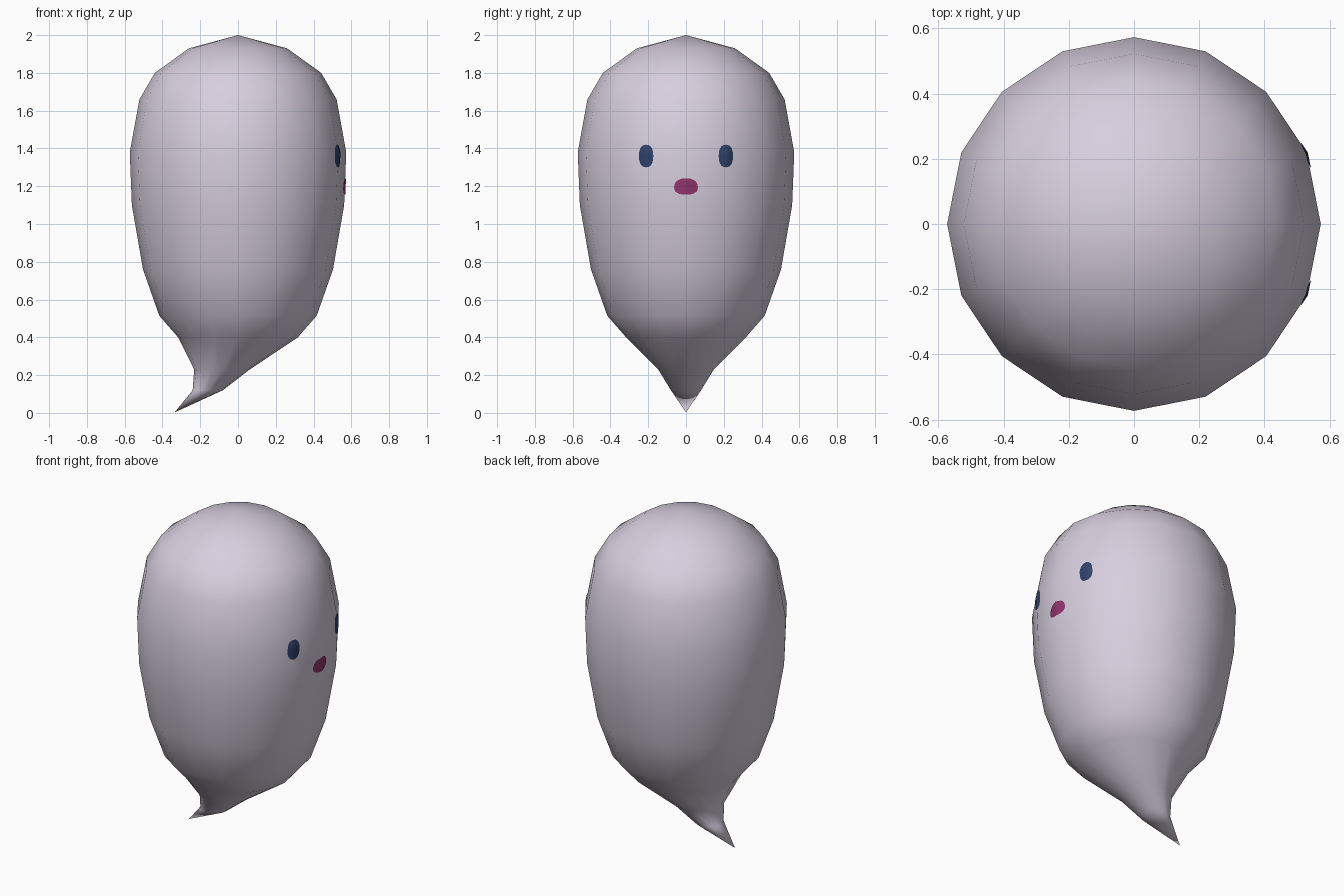
import bpy, bmesh, math
from mathutils import Vector
from mathutils.bvhtree import BVHTree

if "Cube" in bpy.data.objects:
    bpy.data.objects.remove(bpy.data.objects["Cube"])


def material(name, rgb):
    m = bpy.data.materials.new(name)
    m.diffuse_color = (*rgb, 1)
    m.use_nodes = True
    m.node_tree.nodes["Principled BSDF"].inputs["Base Color"].default_value = m.diffuse_color
    return m


def finish(bm, name, mat):
    mesh = bpy.data.meshes.new(name)
    bm.to_mesh(mesh)
    bm.free()
    for p in mesh.polygons:
        p.use_smooth = True
    mesh.materials.append(mat)
    ob = bpy.data.objects.new(name, mesh)
    bpy.context.collection.objects.link(ob)
    return ob


pale = material("pale lilac", (0.68, 0.62, 0.73))
navy = material("navy", (0.030, 0.055, 0.145))
plum = material("plum", (0.29, 0.036, 0.15))

# Body: 16-sided rings (z, centre x, half width x, half width y), tail swept to -x
SIDES = 16
RINGS = [(1.93, 0, .26, .26), (1.80, 0, .44, .44), (1.66, 0, .522, .522),
         (1.38, 0, .573, .573), (1.10, 0, .562, .562), (.76, 0, .503, .503),
         (.515, 0, .417, .417), (.40, 0, .317, .317),
         (.23, -.085, .147, .147), (.12, -.16, .08, .08)]
bm = bmesh.new()
loops = []
for z, cx, rx, ry in RINGS:
    loops.append([bm.verts.new((cx + rx * math.cos(math.tau * i / SIDES),
                                ry * math.sin(math.tau * i / SIDES), z))
                  for i in range(SIDES)])
crown = bm.verts.new((0, 0, 2))
tip = bm.verts.new((-.335, 0, 0.003))
for i in range(SIDES):
    j = (i + 1) % SIDES
    bm.faces.new((crown, loops[0][i], loops[0][j]))
    bm.faces.new((tip, loops[-1][j], loops[-1][i]))
    for a, b in zip(loops, loops[1:]):
        bm.faces.new((a[i], b[i], b[j], a[j]))
bmesh.ops.recalc_face_normals(bm, faces=bm.faces)
tree = BVHTree.FromBMesh(bm)
finish(bm, "body", pale)


# Face details: thin rounded patches laid onto the +x side of the body
def patch(name, mat, cy, cz, w, up, down, power):
    n, steps = 24, 4
    bm = bmesh.new()

    def place(y, z):
        hit = tree.ray_cast(Vector((2, y, z)), Vector((-1, 0, 0)))[0]
        return bm.verts.new((hit.x + .004, y, z))

    rings = []
    for k in range(1, steps + 1):
        ring = []
        for i in range(n):
            c, s = math.cos(math.tau * i / n), math.sin(math.tau * i / n)
            u = math.copysign(abs(c) ** power, c) * k / steps
            v = math.copysign(abs(s) ** power, s) * k / steps
            ring.append(place(cy + w * u, cz + (up if v > 0 else down) * v))
        rings.append(ring)
    centre = place(cy, cz)
    for i in range(n):
        j = (i + 1) % n
        bm.faces.new((centre, rings[0][i], rings[0][j]))
        for a, b in zip(rings, rings[1:]):
            bm.faces.new((a[i], b[i], b[j], a[j]))
    finish(bm, name, mat)


for side, label in ((-1, "left"), (1, "right")):
    patch("eye_" + label, navy, side * .211, 1.36, .038, .06, .06, .85)
patch("mouth", plum, 0, 1.192, .063, .05, .037, .85)
